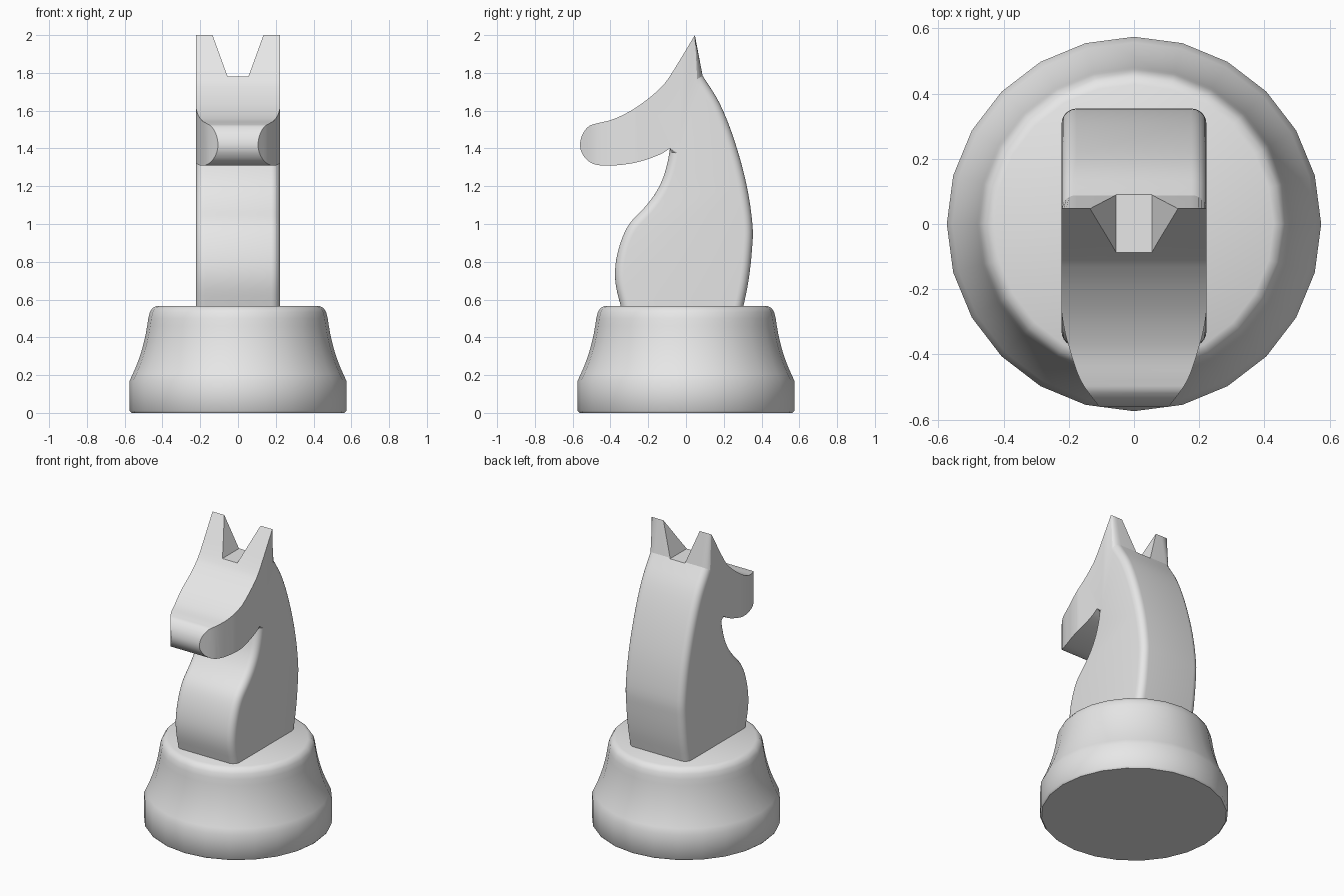
import bpy, bmesh, math
from mathutils import Vector

if "Cube" in bpy.data.objects:
    bpy.data.objects.remove(bpy.data.objects["Cube"], do_unlink=True)

grey = bpy.data.materials.new("light_grey")
grey.use_nodes = True
grey.diffuse_color = (0.8, 0.8, 0.8, 1)
grey.node_tree.nodes["Principled BSDF"].inputs["Base Color"].default_value = (0.8, 0.8, 0.8, 1)


def curve(points, steps=4):
    """Smooth curve passing through every point."""
    p = [Vector(q) for q in points]
    p = [2 * p[0] - p[1]] + p + [2 * p[-1] - p[-2]]
    out = []
    for a, b, c, d in zip(p, p[1:], p[2:], p[3:]):
        for i in range(steps):
            t = i / steps
            out.append(0.5 * (2 * b + (c - a) * t + (2 * a - 5 * b + 4 * c - d) * t * t
                              + (3 * b - a - 3 * c + d) * t ** 3))
    return out + [p[-2]]


def loft(name, rings, caps=True):
    """Skin a list of closed rings of 3D points."""
    bm = bmesh.new()
    loops = [[bm.verts.new(v) for v in ring] for ring in rings]
    n = len(loops[0])
    for lo, hi in zip(loops, loops[1:]):
        for i in range(n):
            j = (i + 1) % n
            bm.faces.new((lo[i], lo[j], hi[j], hi[i]))
    if caps:
        bm.faces.new(loops[0])
        bm.faces.new(loops[-1])
    bmesh.ops.recalc_face_normals(bm, faces=bm.faces)
    mesh = bpy.data.meshes.new(name)
    bm.to_mesh(mesh)
    bm.free()
    mesh.materials.append(grey)
    obj = bpy.data.objects.new(name, mesh)
    bpy.context.collection.objects.link(obj)
    return obj


def select(obj):
    bpy.ops.object.select_all(action='DESELECT')
    obj.select_set(True)
    bpy.context.view_layer.objects.active = obj


def smooth(obj, degrees):
    select(obj)
    bpy.ops.object.shade_smooth_by_angle(angle=math.radians(degrees))


def cut(obj, cutter):
    cutter.hide_render = True
    select(obj)
    mod = obj.modifiers.new("cut", 'BOOLEAN')
    mod.operation = 'DIFFERENCE'
    mod.solver = 'EXACT'
    mod.object = cutter
    bpy.ops.object.modifier_apply(modifier=mod.name)
    bpy.data.objects.remove(cutter, do_unlink=True)


# Round base: turned profile of (radius, height)
flare = curve([(0.574, 0.17), (0.54, 0.245), (0.51, 0.33), (0.488, 0.42), (0.475, 0.5)], 2)
turned = [(0.564, 0), (0.574, 0.012)] + [tuple(v) for v in flare]
turned += [(0.467, 0.533), (0.452, 0.556), (0.428, 0.567)]
angles = [math.tau * i / 24 for i in range(24)]
base = loft("base", [[(r * math.cos(a), r * math.sin(a), z) for a in angles] for r, z in turned])
smooth(base, 40)

# Horse side profile as (y, z): mane, chest, then jaw, muzzle and forehead
mane = curve([(0.088, 1.785), (0.18, 1.635), (0.257, 1.44), (0.32, 1.21), (0.352, 0.996),
              (0.349, 0.86), (0.331, 0.70), (0.302, 0.555)])
chest = curve([(-0.343, 0.555), (-0.372, 0.68), (-0.373, 0.785), (-0.347, 0.90), (-0.30, 1.0),
               (-0.22, 1.087), (-0.167, 1.155), (-0.125, 1.235), (-0.098, 1.325), (-0.085, 1.40)])
head = curve([(-0.085, 1.40), (-0.14, 1.367), (-0.246, 1.33), (-0.352, 1.312), (-0.45, 1.31),
              (-0.51, 1.328), (-0.548, 1.37), (-0.561, 1.42), (-0.548, 1.475), (-0.515, 1.517),
              (-0.474, 1.532), (-0.39, 1.553), (-0.30, 1.595), (-0.22, 1.648), (-0.146, 1.71),
              (-0.087, 1.78), (0.047, 2.0)])


def inset(points, d):
    """Move a chain of points towards the inside of the body."""
    out = []
    for i, p in enumerate(points):
        t = (points[min(i + 1, len(points) - 1)] - points[max(i - 1, 0)]).normalized()
        out.append(p + d * Vector((t.y, -t.x)))
    return out


# Horse body: slab across x with rounded mane and chest edges
HALF, ROUND, SEG = 0.222, 0.046, 6
rings = []
for side in (-1, 1):
    for k in range(SEG + 1):
        a = math.pi / 2 * (k if side > 0 else SEG - k) / SEG
        x = side * (HALF - ROUND + ROUND * math.sin(a))
        d = ROUND * (1 - math.cos(a))
        ring = inset(mane, d) + inset(chest, d)[:-1] + head
        rings.append([(x, p.x, p.y) for p in ring])
horse = loft("horse_head_and_neck", rings)

# Curved narrowing on both sides of the muzzle
cheek = curve([(0.226, -0.24), (0.216, -0.31), (0.202, -0.368), (0.166, -0.475),
               (0.113, -0.552), (0.085, -0.585)])
outline = [tuple(v) for v in cheek] + [(0.085, -0.66), (0.32, -0.66), (0.32, -0.24)]
for side in (-1, 1):
    cut(horse, loft("cheek_cutter", [[(side * x, y, z) for x, y in outline] for z in (1.25, 1.76)]))

# Notch that separates the ears
notch = [(-0.055, 1.78), (0.055, 1.78), (0.153, 2.05), (-0.153, 2.05)]
cut(horse, loft("ear_notch_cutter", [[(x, y, z) for x, z in notch] for y in (-0.3, 0.3)]))
smooth(horse, 20)
